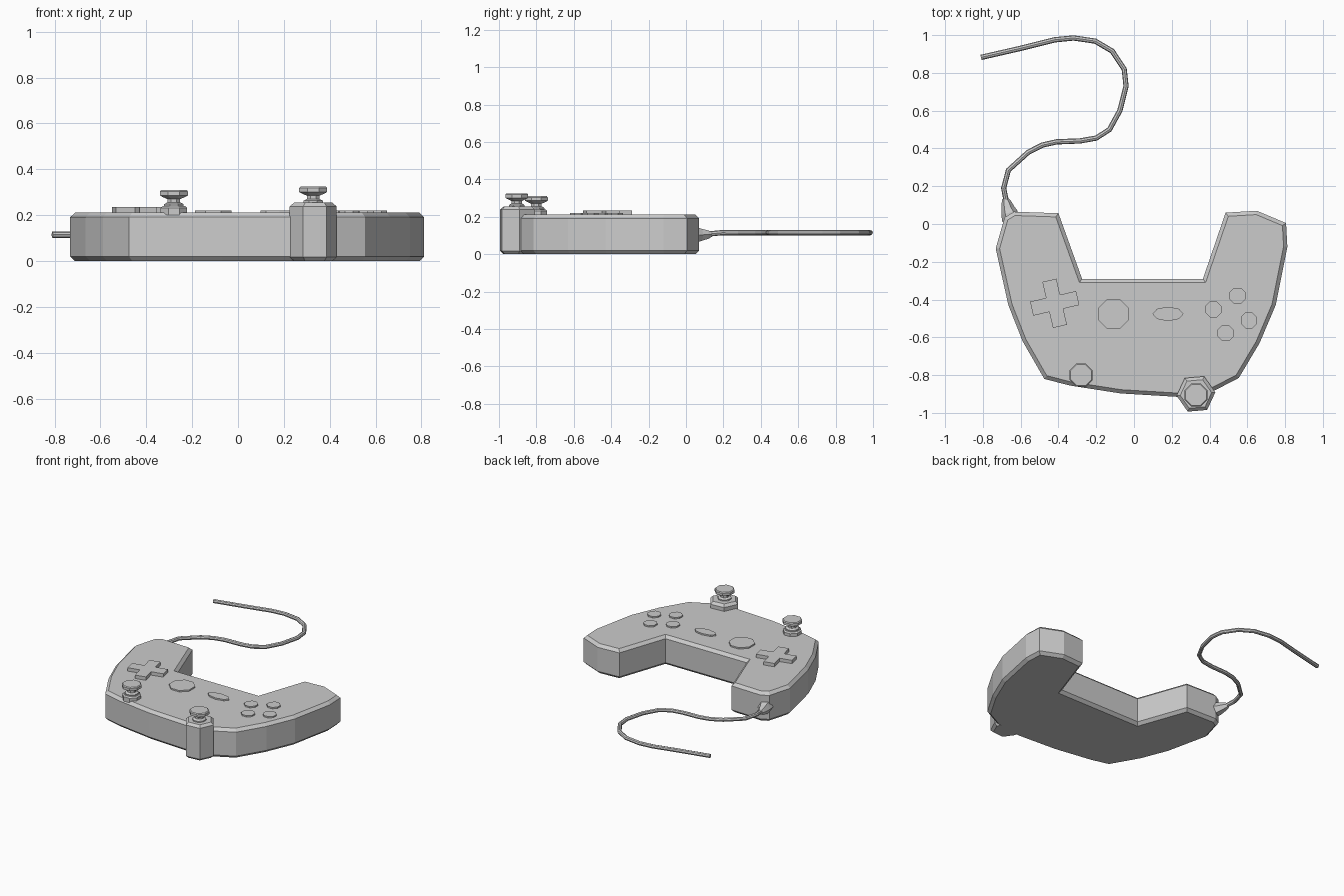
import bpy, bmesh
from math import cos, sin, pi, radians

if "Cube" in bpy.data.objects:
    bpy.data.objects.remove(bpy.data.objects["Cube"])


def finish(bm, name):
    bmesh.ops.recalc_face_normals(bm, faces=bm.faces[:])
    me = bpy.data.meshes.new(name)
    bm.to_mesh(me)
    bm.free()
    ob = bpy.data.objects.new(name, me)
    bpy.context.collection.objects.link(ob)
    return ob


def prism(name, pts, z0, z1, bev=0.0, both=False):
    """Extrude an outline, chamfering the top rim (and the bottom one)."""
    bm = bmesh.new()
    base = bm.faces.new([bm.verts.new((x, y, z0)) for x, y in pts])
    ext = bmesh.ops.extrude_face_region(bm, geom=[base], use_keep_orig=True)
    for v in ext["geom"]:
        if isinstance(v, bmesh.types.BMVert):
            v.co.z = z1
    bmesh.ops.recalc_face_normals(bm, faces=bm.faces[:])
    if bev:
        levels = (z0, z1) if both else (z1,)
        rim = [e for e in bm.edges
               if any(all(abs(v.co.z - z) < 1e-5 for v in e.verts) for z in levels)]
        bmesh.ops.bevel(bm, geom=rim, offset=bev, segments=1, profile=0.5, affect='EDGES')
    return finish(bm, name)


def ring(x, y, rx, ry, n, turn=0.0):
    return [(x + rx * cos(2 * pi * i / n + turn), y + ry * sin(2 * pi * i / n + turn))
            for i in range(n)]


def lathe(name, x, y, profile, n=8):
    """Stack of n-sided rings from (radius, z) pairs, capped at both ends."""
    bm = bmesh.new()
    rings = [[bm.verts.new((px, py, z)) for px, py in ring(x, y, r, r, n, pi / n)]
             for r, z in profile]
    for a, b in zip(rings, rings[1:]):
        for i in range(n):
            j = (i + 1) % n
            bm.faces.new((a[i], a[j], b[j], b[i]))
    bm.faces.new(rings[0])
    bm.faces.new(rings[-1])
    return finish(bm, name)


def tube(name, pts, res, smooth=False):
    """Capped tube through (x, y, z, radius) points."""
    cu = bpy.data.curves.new(name, 'CURVE')
    cu.dimensions = '3D'
    cu.bevel_depth = 1.0
    cu.bevel_resolution = res
    cu.use_fill_caps = True
    sp = cu.splines.new('POLY')
    sp.points.add(len(pts) - 1)
    for p, (x, y, z, r) in zip(sp.points, pts):
        p.co = (x, y, z, 1)
        p.radius = r
    sp.use_smooth = smooth
    ob = bpy.data.objects.new(name, cu)
    bpy.context.collection.objects.link(ob)
    return ob


# Horseshoe shaped body
outline = [(-0.635, 0.065), (-0.40, 0.057), (-0.275, -0.29), (0.365, -0.29),
           (0.485, 0.06), (0.65, 0.07), (0.805, 0.005), (0.812, -0.12),
           (0.75, -0.43), (0.665, -0.63), (0.555, -0.815), (0.42, -0.885),
           (0.23, -0.915), (-0.07, -0.897), (-0.34, -0.855), (-0.475, -0.82), (-0.59, -0.62),
           (-0.665, -0.43), (-0.732, -0.13), (-0.685, 0.035)]
prism("controller_body", outline, 0.0, 0.211, 0.02, both=True)

# Hexagonal post on the front edge
prism("stick_post", ring(0.328, -0.90, 0.103, 0.103, 6, radians(5)), 0.0, 0.255, 0.017, both=True)

# Thumbsticks
stick = [(0.046, 0.0), (0.046, 0.012), (0.030, 0.020), (0.030, 0.034),
         (0.050, 0.042), (0.066, 0.050), (0.066, 0.068), (0.060, 0.074)]
prism("left_stick_base", ring(-0.28, -0.80, 0.062, 0.062, 8, pi / 8), 0.20, 0.24, 0.008)
for side, x, y, z in (("left", -0.28, -0.80, 0.236), ("right", 0.328, -0.905, 0.251)):
    lathe(side + "_thumbstick", x, y, [(r, z + h) for r, h in stick])

# Directional pad: one quarter of the cross turned four times
L, w, tilt = 0.125, 0.038, radians(13)
cross = []
for k in range(4):
    a = tilt + k * pi / 2
    for px, py in ((L, -w), (L, w), (w, w)):
        cross.append((-0.42 + px * cos(a) - py * sin(a), -0.42 + px * sin(a) + py * cos(a)))
prism("direction_pad", cross, 0.20, 0.235)

# Buttons
prism("round_centre_button", ring(-0.108, -0.476, 0.086, 0.086, 8, pi / 8), 0.20, 0.221)
prism("oval_centre_button", ring(0.18, -0.476, 0.082, 0.038, 8), 0.20, 0.221)
for i, (x, y) in enumerate(((0.42, -0.452), (0.548, -0.38), (0.608, -0.51), (0.485, -0.578))):
    prism(f"action_button_{i + 1}", ring(x, y, 0.046, 0.046, 8, pi / 8), 0.20, 0.221)

# Strain relief where the cable leaves the grip
tube("cable_relief", [(-0.652, 0.02, 0.104, 0.046), (-0.66, 0.06, 0.104, 0.044),
                      (-0.668, 0.082, 0.104, 0.036), (-0.676, 0.115, 0.105, 0.026),
                      (-0.682, 0.135, 0.107, 0.016)], 1)

# Cable
path = [(-0.67, 0.09), (-0.69, 0.19), (-0.665, 0.285), (-0.56, 0.38), (-0.485, 0.418),
        (-0.41, 0.435), (-0.285, 0.44), (-0.2, 0.455), (-0.13, 0.5), (-0.075, 0.60),
        (-0.042, 0.73), (-0.052, 0.82), (-0.115, 0.915), (-0.205, 0.968),
        (-0.32, 0.985), (-0.42, 0.975), (-0.6, 0.93), (-0.81, 0.882)]
tube("cable", [(x, y, 0.105 if i == 0 else 0.115, 0.014) for i, (x, y) in enumerate(path)], 2)
